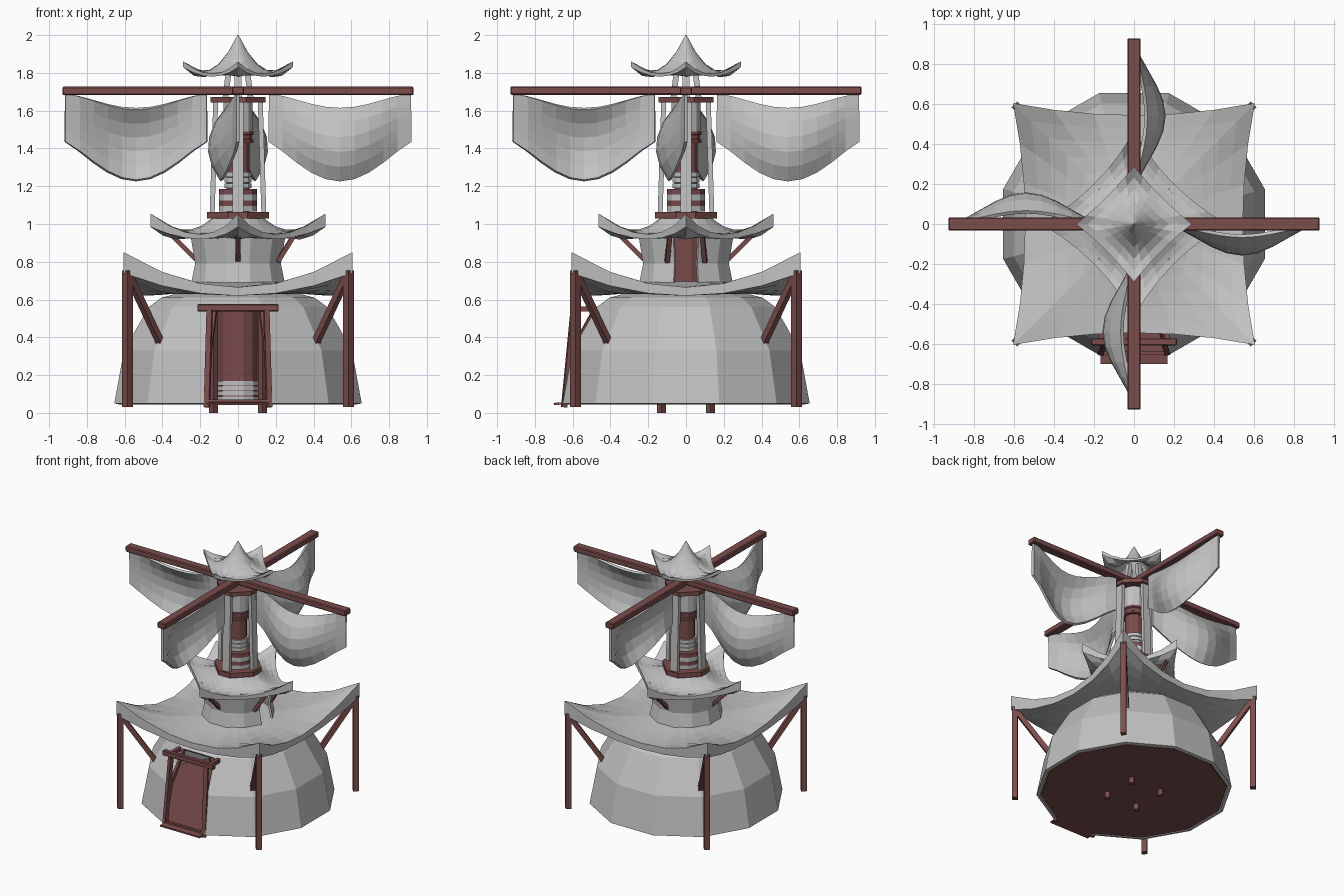
import bpy, bmesh, math
from mathutils import Vector, Matrix

if "Cube" in bpy.data.objects:
    bpy.data.objects.remove(bpy.data.objects["Cube"])

def material(name, rgb):
    m = bpy.data.materials.new(name)
    m.diffuse_color = (*rgb, 1)
    m.use_nodes = True
    m.node_tree.nodes["Principled BSDF"].inputs["Base Color"].default_value = m.diffuse_color
    return m

GREY = material("pale_grey", (0.54, 0.54, 0.54))
RED = material("dark_red_wood", (0.2, 0.073, 0.073))

def finish(name, bm, mat):
    bmesh.ops.recalc_face_normals(bm, faces=bm.faces[:])
    me = bpy.data.meshes.new(name)
    bm.to_mesh(me)
    bm.free()
    me.materials.append(mat)
    ob = bpy.data.objects.new(name, me)
    bpy.context.collection.objects.link(ob)
    return ob

def beam(name, a, b, w, d, mat=RED, bevel=0.0):
    """Box running from a to b; w is its horizontal width, d its other width."""
    a, b = Vector(a), Vector(b)
    axis = (b - a).normalized()
    flat = Vector((a.x + b.x, a.y + b.y, 0))
    side = axis.cross(Vector((0, 0, 1)))
    if side.length < 0.3:
        side = Vector((-flat.y, flat.x, 0)) if flat.length > 0.01 else Vector((1, 0, 0))
    side.normalize()
    up = side.cross(axis)
    rot = Matrix((side, axis, up)).transposed().to_4x4()
    bm = bmesh.new()
    bmesh.ops.create_cube(bm, size=1, matrix=Matrix.Translation((a + b) / 2) @ rot
                          @ Matrix.Diagonal((w, (b - a).length, d, 1)))
    if bevel:
        bmesh.ops.bevel(bm, geom=bm.edges[:], offset=bevel, segments=1, affect='EDGES')
    return finish(name, bm, mat)

def lathe(name, profile, n, mat, skip=(), caps=True, phase=0.5):
    """Faceted turned shape; side 0 faces the front, skip lists (row, side) openings."""
    bm = bmesh.new()
    rings = []
    for r, z in profile:
        ang = [-math.pi / 2 + (i - phase) * 2 * math.pi / n for i in range(n)]
        rings.append([bm.verts.new((r * math.cos(t), r * math.sin(t), z)) for t in ang])
    for k in range(len(rings) - 1):
        for i in range(n):
            if (k, i) not in skip:
                j = (i + 1) % n
                bm.faces.new((rings[k][i], rings[k][j], rings[k + 1][j], rings[k + 1][i]))
    if caps:
        bm.faces.new(rings[0])
        bm.faces.new(rings[-1])
    return finish(name, bm, mat)

def thicken(ob, t, offset):
    mod = ob.modifiers.new("thickness", 'SOLIDIFY')
    mod.thickness, mod.offset = t, offset

def curved_roof(name, a, inset, z_tip, z_mid, r0, z0, sag_tip, sag_mid, th_tip, th_mid, turn, n=6, rows=5):
    """Four-cornered roof with upswept tips, sagging from an inner ring to the eaves."""
    bm = bmesh.new()
    top, low = [], []
    for q in range(4):
        for i in range(n):
            s = -1 + 2 * i / n
            k = s * s
            e = Vector((s * a, -(a - inset * (1 - k)), 0))
            e.rotate(Matrix.Rotation(q * math.pi / 2 + turn, 3, 'Z'))
            inner = e.normalized() * r0
            ct, cl = [], []
            for j in range(rows + 1):
                u = j / rows
                p = inner.lerp(e, u)
                z = z0 + (z_mid + (z_tip - z_mid) * k - z0) * u
                z -= (sag_mid + (sag_tip - sag_mid) * k) * 4 * u * (1 - u)
                th = th_mid + (th_tip - th_mid) * k * u
                ct.append(bm.verts.new((p.x, p.y, z)))
                cl.append(bm.verts.new((p.x, p.y, z - th)))
            top.append(ct)
            low.append(cl)
    m = 4 * n
    for i in range(m):
        j = (i + 1) % m
        for k in range(rows):
            bm.faces.new((top[i][k], top[i][k + 1], top[j][k + 1], top[j][k]))
            bm.faces.new((low[i][k], low[j][k], low[j][k + 1], low[i][k + 1]))
        bm.faces.new((top[i][-1], low[i][-1], low[j][-1], top[j][-1]))
    bm.faces.new([c[0] for c in top])
    bm.faces.new([c[0] for c in low][::-1])
    return finish(name, bm, GREY)

# Domed base with an open doorway, and its floor
dome = lathe("dome_wall", [(0.678, 0.05), (0.625, 0.33), (0.49, 0.56), (0.42, 0.61), (0.24, 0.655)],
             12, GREY, skip={(0, 0), (1, 0)}, caps=False)
thicken(dome, 0.025, -1)
lathe("floor", [(0.645, 0.046), (0.645, 0.062)], 12, RED)

# Central pillar with ringed foot, and floor pegs
lathe("pillar", [(0.11, 0.06), (0.11, 1.04)], 12, RED)
for k in range(4):
    lathe("pillar_foot_ring", [(0.116, 0.065 + k * 0.027), (0.116, 0.088 + k * 0.027)], 12, GREY)
for sx in (-1, 1):
    for sy in (-1, 1):
        beam("inner_leg", (sx * 0.13, sy * 0.13, 0), (sx * 0.13, sy * 0.13, 0.6), 0.033, 0.033)

# Lower roof with corner posts and braces
curved_roof("lower_roof", 0.605, 0.06, 0.85, 0.665, 0.22, 0.695, 0.06, 0.008, 0.11, 0.045, 0)
for sx in (-1, 1):
    for sy in (-1, 1):
        beam("corner_post", (sx * 0.585, sy * 0.585, 0.03), (sx * 0.585, sy * 0.585, 0.755), 0.04, 0.04).rotation_euler = (0, 0, 0)
        beam("corner_brace", (sx * 0.575, sy * 0.575, 0.72), (sx * 0.41, sy * 0.41, 0.37), 0.034, 0.034)

# Doorway frame, threshold and apron
beam("door_lintel", (-0.215, -0.59, 0.557), (0.215, -0.59, 0.557), 0.035, 0.038, bevel=0.004)
for s in (-1, 1):
    beam("door_post", (s * 0.165, -0.645, 0.03), (s * 0.15, -0.595, 0.545), 0.028, 0.028)
    beam("door_jamb", (s * 0.165, -0.648, 0.05), (s * 0.15, -0.6, 0.33), 0.022, 0.022)
    beam("door_jamb", (s * 0.15, -0.6, 0.33), (s * 0.122, -0.475, 0.56), 0.022, 0.022)
    beam("lintel_tie", (s * 0.165, -0.58, 0.55), (s * 0.165, -0.47, 0.55), 0.028, 0.028)
beam("threshold", (-0.165, -0.645, 0.06), (0.165, -0.645, 0.06), 0.02, 0.02)
beam("apron", (0, -0.61, 0.054), (0, -0.7, 0.047), 0.335, 0.012)

# Neck with one opening toward the right
neck = lathe("neck_wall", [(0.262, 0.66), (0.235, 0.79), (0.262, 0.95)], 12, GREY,
             skip={(0, 3), (1, 3)}, caps=False)
thicken(neck, 0.015, -1)

# Middle roof and its braces
curved_roof("middle_roof", 0.328, 0.045, 1.055, 0.945, 0.13, 1.035, 0.08, 0.025, 0.07, 0.025, math.pi / 4)
for x, y in ((-1, 0), (0, -1), (0, 1)):
    beam("neck_brace", (x * 0.36, y * 0.36, 0.95), (x * 0.22, y * 0.22, 0.81), 0.024, 0.024)
for s in (-1, 1):
    beam("opening_brace", (0.3, s * 0.085, 0.945), (0.21, s * 0.1, 0.8), 0.024, 0.024)

# Tower plates: diamonds with trimmed corners
def plate(name, r, z, h):
    bm = bmesh.new()
    c = r * 0.3
    pts = [(r, -c), (r, c), (c, r), (-c, r), (-r, c), (-r, -c), (-c, -r), (c, -r)]
    f = bm.faces.new([bm.verts.new((x, y, z)) for x, y in pts])
    ext = bmesh.ops.extrude_face_region(bm, geom=[f])
    bmesh.ops.translate(bm, vec=(0, 0, h), verts=[v for v in ext["geom"] if isinstance(v, bmesh.types.BMVert)])
    finish(name, bm, RED)

plate("tower_base_plate", 0.165, 1.028, 0.036)
plate("tower_top_plate", 0.145, 1.642, 0.03)

# Tower drum with stacked rings
lathe("drum_core", [(0.062, 1.06), (0.062, 1.65)], 12, RED)
for k in range(4):
    lathe("wide_ring", [(0.104, 1.065 + k * 0.03), (0.104, 1.095 + k * 0.03)], 12, RED if k % 2 else GREY)
for k in range(3):
    lathe("narrow_ring", [(0.074, 1.19 + k * 0.03), (0.074, 1.215 + k * 0.03)], 12, GREY)
lathe("drum_collar", [(0.085, 1.43), (0.085, 1.445), (0.078, 1.45), (0.078, 1.47), (0.085, 1.475), (0.085, 1.49)], 12, RED)
lathe("drum_head", [(0.08, 1.49), (0.08, 1.645)], 12, GREY)

# Tower columns and the legs carrying the cap
for x, y in ((1, 0), (0, 1), (-1, 0), (0, -1)):
    beam("tower_column", (x * 0.137, y * 0.137, 1.05), (x * 0.118, y * 0.118, 1.65), 0.06, 0.026, GREY)
    beam("cap_leg", (x * 0.068, y * 0.068, 1.66), (x * 0.045, y * 0.045, 1.84), 0.035, 0.03, GREY)

# Top cap
curved_roof("top_cap", 0.205, 0.012, 1.86, 1.795, 0.003, 2.0, 0.12, 0.05, 0.03, 0.015, math.pi / 4)

# Crossed sail arms
beam("sail_arm_x", (-0.93, 0, 1.705), (0.93, 0, 1.705), 0.066, 0.044, bevel=0.006)
beam("sail_arm_y", (0, -0.93, 1.706), (0, 0.93, 1.706), 0.066, 0.044, bevel=0.006)

# Billowing sails, one under each arm
def sail(turn, n=10, rows=5):
    bm = bmesh.new()
    grid = []
    for i in range(n + 1):
        s = i / n
        w = math.sin(math.pi * s)
        col = []
        for j in range(rows + 1):
            t = j / rows
            top, low = 1.69 - 0.08 * w ** 1.5, 1.435 - 0.205 * w ** 1.2
            y = -(0.06 + 0.335 * t - 0.31 * t * t) * w ** 1.6
            col.append(bm.verts.new((0.165 + 0.75 * s, y, top + (low - top) * t)))
        grid.append(col)
    for i in range(n):
        for j in range(rows):
            bm.faces.new((grid[i][j], grid[i + 1][j], grid[i + 1][j + 1], grid[i][j + 1]))
    ob = finish("sail", bm, GREY)
    ob.rotation_euler.z = turn
    thicken(ob, 0.018, 0)

for q in range(4):
    sail(q * math.pi / 2)
